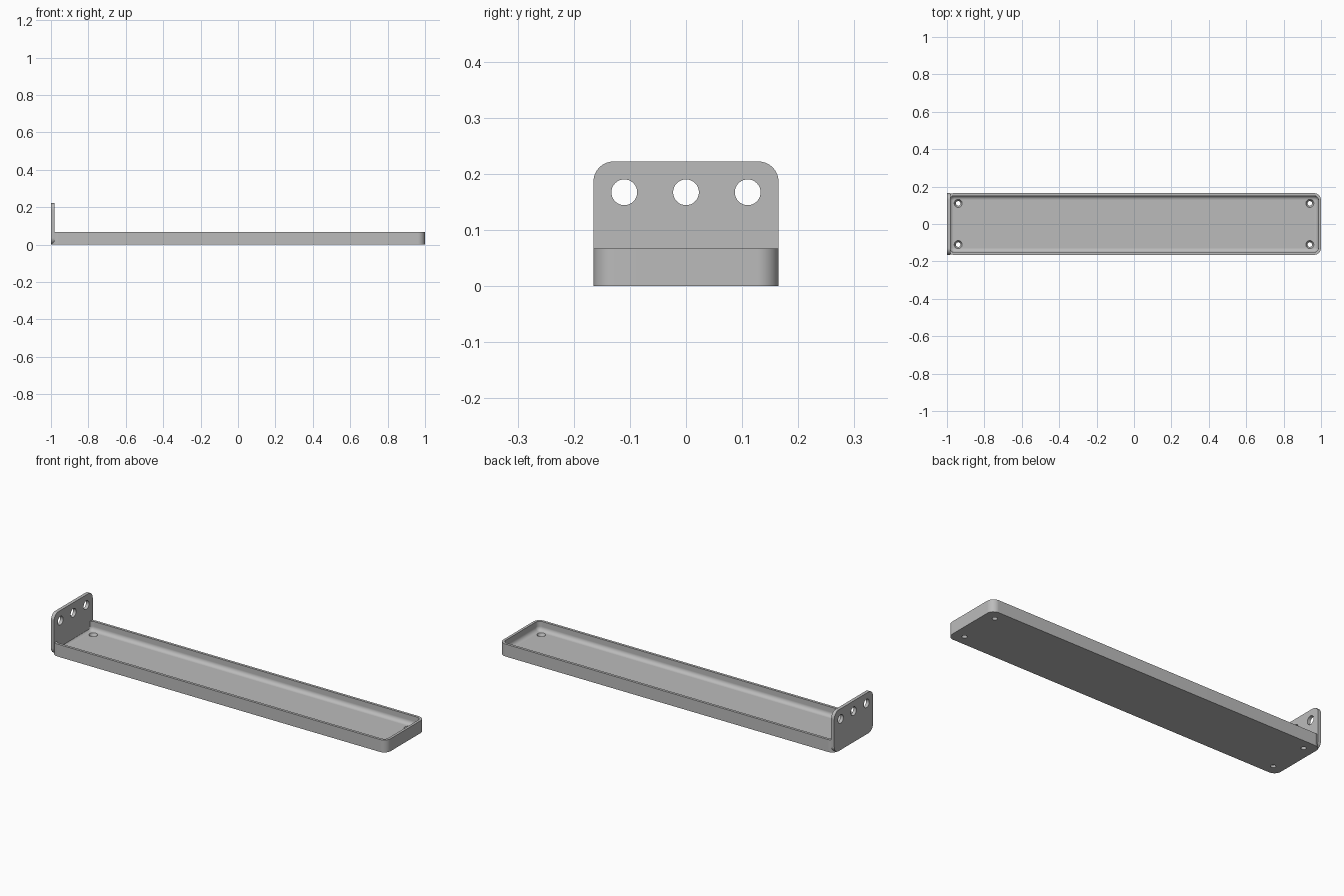
import bpy, bmesh, math
from mathutils import Matrix, Vector

if "Cube" in bpy.data.objects:
    bpy.data.objects.remove(bpy.data.objects["Cube"], do_unlink=True)

WIDTH = 0.33
TRAY_H, PLATE_H = 0.067, 0.222
WALL, FLOOR, FILLET, CORNER = 0.014, 0.018, 0.022, 0.038
PLATE_T = 0.018

# Single grey finish
grey = bpy.data.materials.new("plain grey")
grey.use_nodes = True
colour = (0.5, 0.5, 0.5, 1)
grey.diffuse_color = colour
grey.node_tree.nodes["Principled BSDF"].inputs["Base Color"].default_value = colour


def rounded_rect(w, h, r, steps=8):
    """Counter-clockwise outline of a rounded rectangle centred on the origin."""
    points = []
    for i, (sx, sy) in enumerate([(1, 1), (-1, 1), (-1, -1), (1, -1)]):
        for k in range(steps + 1):
            a = (i + k / steps) * math.pi / 2
            points.append((sx * (w / 2 - r) + r * math.cos(a),
                           sy * (h / 2 - r) + r * math.sin(a)))
    return points


def loft(name, loops):
    """Skin a stack of equal loops and cap both ends."""
    bm = bmesh.new()
    rings = [[bm.verts.new(p) for p in loop] for loop in loops]
    n = len(rings[0])
    for a, b in zip(rings, rings[1:]):
        for i in range(n):
            j = (i + 1) % n
            bm.faces.new((a[i], a[j], b[j], b[i]))
    bm.faces.new(rings[0][::-1])
    bm.faces.new(rings[-1])
    bmesh.ops.recalc_face_normals(bm, faces=bm.faces)
    mesh = bpy.data.meshes.new(name)
    bm.to_mesh(mesh)
    bm.free()
    mesh.materials.append(grey)
    obj = bpy.data.objects.new(name, mesh)
    bpy.context.collection.objects.link(obj)
    return obj


def drill(obj, centre, r1, r2, depth, rotation=Matrix()):
    """Cut a straight or tapered hole."""
    bm = bmesh.new()
    bmesh.ops.create_cone(bm, cap_ends=True, segments=32, radius1=r1, radius2=r2,
                          depth=depth, matrix=Matrix.Translation(centre) @ rotation)
    mesh = bpy.data.meshes.new("hole_cutter")
    bm.to_mesh(mesh)
    bm.free()
    cutter = bpy.data.objects.new("hole_cutter", mesh)
    cutter.hide_render = True
    bpy.context.collection.objects.link(cutter)
    mod = obj.modifiers.new("hole", "BOOLEAN")
    mod.operation, mod.solver, mod.object = "DIFFERENCE", "EXACT", cutter
    bpy.context.view_layer.objects.active = obj
    bpy.ops.object.modifier_apply(modifier=mod.name)
    bpy.data.objects.remove(cutter, do_unlink=True)


def finish(obj):
    bpy.ops.object.select_all(action="DESELECT")
    obj.select_set(True)
    bpy.context.view_layer.objects.active = obj
    bpy.ops.object.shade_smooth_by_angle(angle=math.radians(30))
    obj.modifiers.new("flat_normals", "WEIGHTED_NORMAL").keep_sharp = True


# Tray: outer wall, rim, then a hollow with a filleted floor
sections = [(0, 0), (0, TRAY_H), (WALL, TRAY_H)]
for k in range(7):
    a = k / 6 * math.pi / 2
    sections.append((WALL + FILLET * (1 - math.cos(a)),
                     FLOOR + FILLET * (1 - math.sin(a))))
tray = loft("tray", [[(x, y, z) for x, y in
                      rounded_rect(2 - 2 * d, WIDTH - 2 * d, CORNER - d)]
                     for d, z in sections])

# Countersunk holes near the tray corners
for x in (-0.94, 0.94):
    for y in (-0.11, 0.11):
        drill(tray, Vector((x, y, FLOOR / 2)), 0.012, 0.022, FLOOR + 0.002)
finish(tray)

# Upright mounting plate with three holes
outline = rounded_rect(WIDTH, PLATE_H, 0.036)
plate = loft("mounting_plate", [[(x, y, z + PLATE_H / 2) for y, z in outline]
                                for x in (-1, -1 + PLATE_T)])
sideways = Matrix.Rotation(math.pi / 2, 4, "Y")
for y in (-0.11, 0, 0.11):
    drill(plate, Vector((-1 + PLATE_T / 2, y, 0.167)), 0.023, 0.023, 0.1, sideways)
finish(plate)
